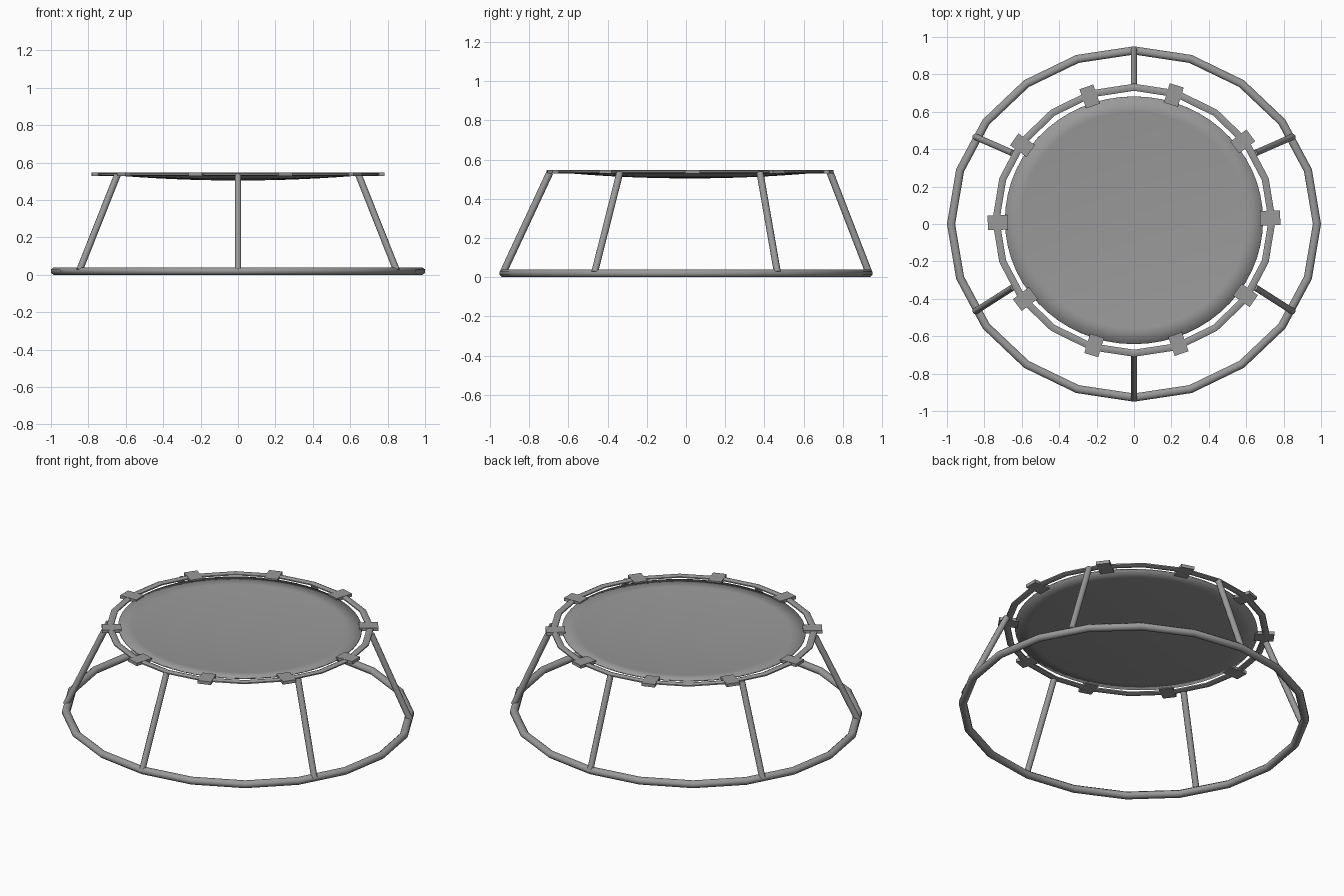
import bpy, bmesh
from math import sin, cos, pi, radians
from mathutils import Vector, Matrix

cube = bpy.data.objects.get("Cube")
if cube:
    bpy.data.objects.remove(cube)

grey = bpy.data.materials.new("steel grey")
grey.use_nodes = True
grey.diffuse_color = (0.32, 0.32, 0.32, 1)
grey.node_tree.nodes["Principled BSDF"].inputs["Base Color"].default_value = (0.32, 0.32, 0.32, 1)

TOP_Y = 0.02      # the upper frame sits slightly behind the base centre
TOP_Z = 0.537


def finish(name, bm, smooth=50):
    bmesh.ops.recalc_face_normals(bm, faces=bm.faces)
    mesh = bpy.data.meshes.new(name)
    bm.to_mesh(mesh)
    bm.free()
    mesh.materials.append(grey)
    ob = bpy.data.objects.new(name, mesh)
    bpy.context.collection.objects.link(ob)
    bpy.ops.object.select_all(action='DESELECT')
    ob.select_set(True)
    bpy.context.view_layer.objects.active = ob
    bpy.ops.object.shade_smooth_by_angle(angle=radians(smooth))
    return ob


def tube_ring(name, rx, ry, cy, z, half_w, half_h, segments=20, sides=8):
    """Faceted oval hoop with an octagonal section."""
    bm = bmesh.new()
    k = 1 / cos(pi / sides)
    loops = []
    for i in range(segments):
        a = 2 * pi * i / segments
        loop = []
        for j in range(sides):
            b = 2 * pi * (j + 0.5) / sides
            d = k * half_w * cos(b)
            loop.append(bm.verts.new(((rx + d) * cos(a), cy + (ry + d) * sin(a),
                                      z + k * half_h * sin(b))))
        loops.append(loop)
    for i in range(segments):
        p, q = loops[i], loops[(i + 1) % segments]
        for j in range(sides):
            n = (j + 1) % sides
            bm.faces.new((p[j], q[j], q[n], p[n]))
    return finish(name, bm)


def leg(name, foot, head, radius=0.018):
    bm = bmesh.new()
    axis = head - foot
    turn = axis.to_track_quat('Z', 'Y').to_matrix().to_4x4()
    bmesh.ops.create_cone(bm, cap_ends=True, segments=10, radius1=radius, radius2=radius,
                          depth=axis.length,
                          matrix=Matrix.Translation((foot + head) / 2) @ turn)
    return finish(name, bm)


# Base hoop and upper hoop
tube_ring("base_hoop", 0.978, 0.928, 0, 0.02, 0.022, 0.02)
tube_ring("upper_hoop", 0.738, 0.711, TOP_Y, TOP_Z, 0.019, 0.009)

# Six sloping legs
for i in range(6):
    a = radians(30 + 60 * i)
    foot = Vector((0.978 * cos(a), 0.932 * sin(a), 0.025))
    head = Vector((0.745 * cos(a), TOP_Y + 0.715 * sin(a), 0.533))
    leg(f"leg_{i + 1}", foot, head)

# Sagging mat: concentric loops, thickened by a modifier
bm = bmesh.new()
rows, around = 8, 60
centre = bm.verts.new((0, TOP_Y, TOP_Z - 0.03))
last = None
for r in range(1, rows + 1):
    f = r / rows
    loop = [bm.verts.new((0.69 * f * cos(2 * pi * i / around),
                          TOP_Y + 0.662 * f * sin(2 * pi * i / around),
                          TOP_Z - 0.03 * (1 - f * f))) for i in range(around)]
    for i in range(around):
        n = (i + 1) % around
        if last:
            bm.faces.new((last[i], loop[i], loop[n], last[n]))
        else:
            bm.faces.new((centre, loop[i], loop[n]))
    last = loop
mat = finish("mat", bm)
solid = mat.modifiers.new("thickness", 'SOLIDIFY')
solid.thickness = 0.006
solid.offset = 0

# Ten straps tying the mat to the upper hoop
bm = bmesh.new()
for i in range(10):
    a = radians(36 * i + 1)
    place = (Matrix.Translation((0.728 * cos(a), TOP_Y + 0.7 * sin(a), TOP_Z + 0.001))
             @ Matrix.Rotation(a, 4, 'Z') @ Matrix.Diagonal((0.108, 0.078, 0.019, 1)))
    bmesh.ops.create_cube(bm, size=1, matrix=place)
finish("mat_straps", bm, 30)
